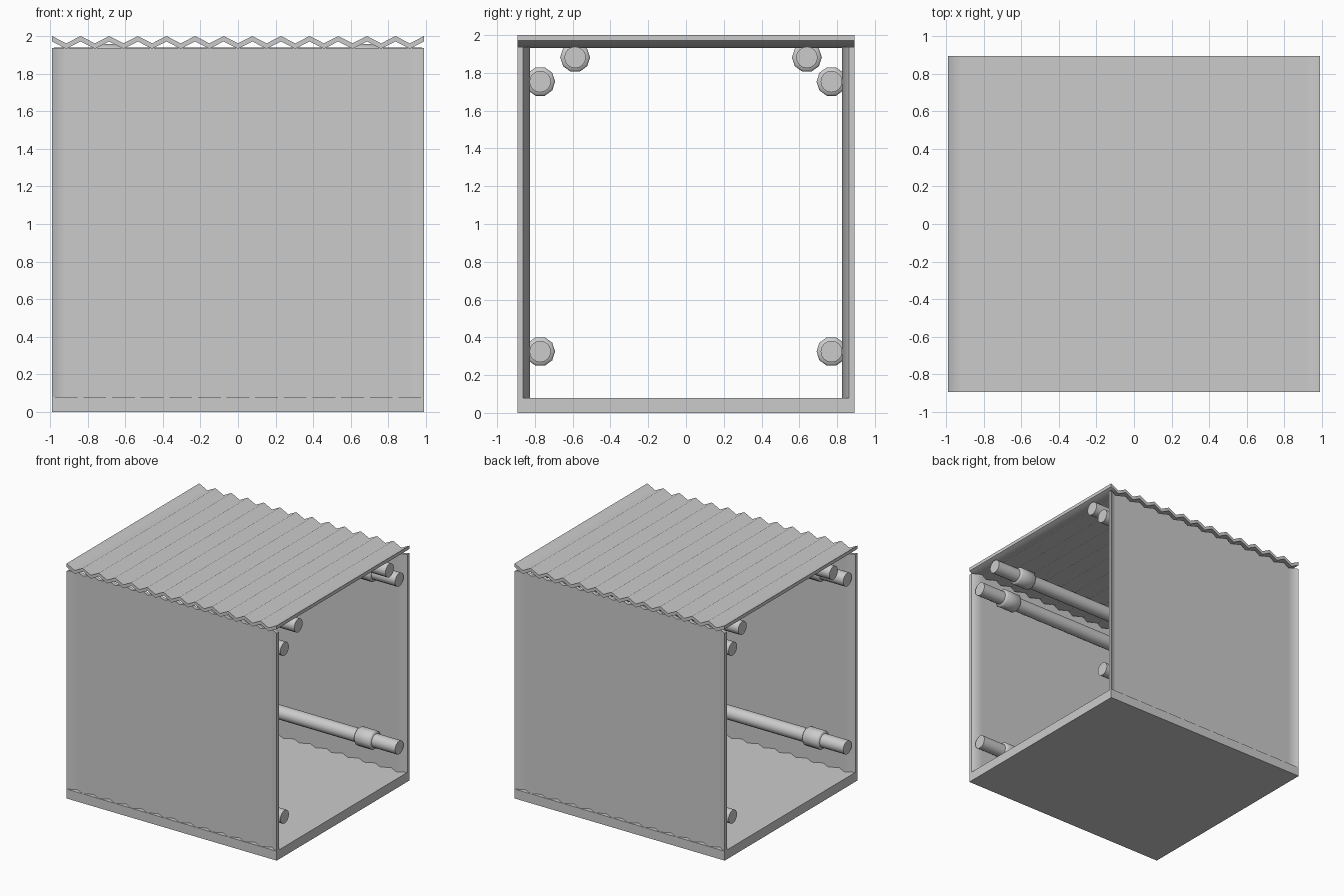
import bpy, bmesh, math

if "Cube" in bpy.data.objects:
    bpy.data.objects.remove(bpy.data.objects["Cube"])

HALF_X, HALF_Y = 0.99, 0.893
FOLDS, DEPTH, SHEET = 13, 0.039, 0.029

# Mid grey used on every part
grey = bpy.data.materials.new("mid_grey")
grey.diffuse_color = (0.6, 0.6, 0.6, 1)
grey.use_nodes = True
grey.node_tree.nodes["Principled BSDF"].inputs["Base Color"].default_value = grey.diffuse_color


def finish(name, bm, location, tilt=0, smooth_angle=None):
    bmesh.ops.recalc_face_normals(bm, faces=bm.faces[:])
    mesh = bpy.data.meshes.new(name)
    bm.to_mesh(mesh)
    bm.free()
    mesh.materials.append(grey)
    obj = bpy.data.objects.new(name, mesh)
    bpy.context.collection.objects.link(obj)
    obj.location = location
    obj.rotation_euler.x = tilt
    if smooth_angle:
        bpy.ops.object.select_all(action='DESELECT')
        obj.select_set(True)
        bpy.context.view_layer.objects.active = obj
        bpy.ops.object.shade_smooth_by_angle(angle=math.radians(smooth_angle))
    return obj


def corrugated_sheet(name, length, location, tilt):
    """Zigzag sheet: folds run along y, outer ridges touch local z = 0."""
    bm = bmesh.new()
    rows = []
    for i in range(2 * FOLDS + 1):
        x = -HALF_X + HALF_X * i / FOLDS
        z = -DEPTH * (i % 2)
        rows.append([bm.verts.new(c) for c in (
            (x, -length / 2, z), (x, length / 2, z),
            (x, length / 2, z - SHEET), (x, -length / 2, z - SHEET))])
    for a, b in zip(rows, rows[1:]):
        for k in range(4):
            n = (k + 1) % 4
            bm.faces.new((a[k], b[k], b[n], a[n]))
    bm.faces.new(rows[0])
    bm.faces.new(rows[-1])
    # Folds (about 54 degrees) shade smooth, the cut edges stay sharp
    return finish(name, bm, location, tilt, 59)


def lathe_x(name, profile, sides, location):
    """Spin an (x, radius) profile around the x axis, with capped ends."""
    bm = bmesh.new()
    rings = []
    for x, r in profile:
        rings.append([bm.verts.new((x, r * math.cos(2 * math.pi * s / sides),
                                    r * math.sin(2 * math.pi * s / sides)))
                      for s in range(sides)])
    for a, b in zip(rings, rings[1:]):
        for s in range(sides):
            n = (s + 1) % sides
            bm.faces.new((a[s], a[n], b[n], b[s]))
    bm.faces.new(rings[0])
    bm.faces.new(rings[-1])
    return finish(name, bm, location, 0, 60)


# Floor slab
bm = bmesh.new()
bmesh.ops.create_cube(bm, size=1)
bmesh.ops.scale(bm, vec=(2 * HALF_X, 2 * HALF_Y, 0.08), verts=bm.verts[:])
finish("floor", bm, (0, 0, 0.04))

# Corrugated roof and the two corrugated walls
corrugated_sheet("roof", 2 * HALF_Y, (0, 0, 2.0), 0)
corrugated_sheet("front_wall", 1.856, (0, -HALF_Y, 1.008), math.pi / 2)
corrugated_sheet("back_wall", 1.856, (0, HALF_Y, 1.008), -math.pi / 2)

# Pipes along the walls and ceiling, each with a collar near both ends
pipes = [
    ("front_lower", -0.772, 0.325),
    ("front_upper", -0.772, 1.754),
    ("front_ceiling", -0.587, 1.882),
    ("back_lower", 0.77, 0.325),
    ("back_upper", 0.77, 1.754),
    ("back_ceiling", 0.64, 1.882),
]
for name, y, z in pipes:
    lathe_x(name + "_pipe", [(-0.98, 0.057), (0.98, 0.057)], 16, (0, y, z))
    for side, sx in (("left", -1), ("right", 1)):
        profile = [(-0.078, 0.07), (-0.066, 0.079),
                   (0.066, 0.079), (0.078, 0.07)]
        lathe_x(f"{name}_{side}_collar", profile, 10, (sx * 0.68, y, z))
